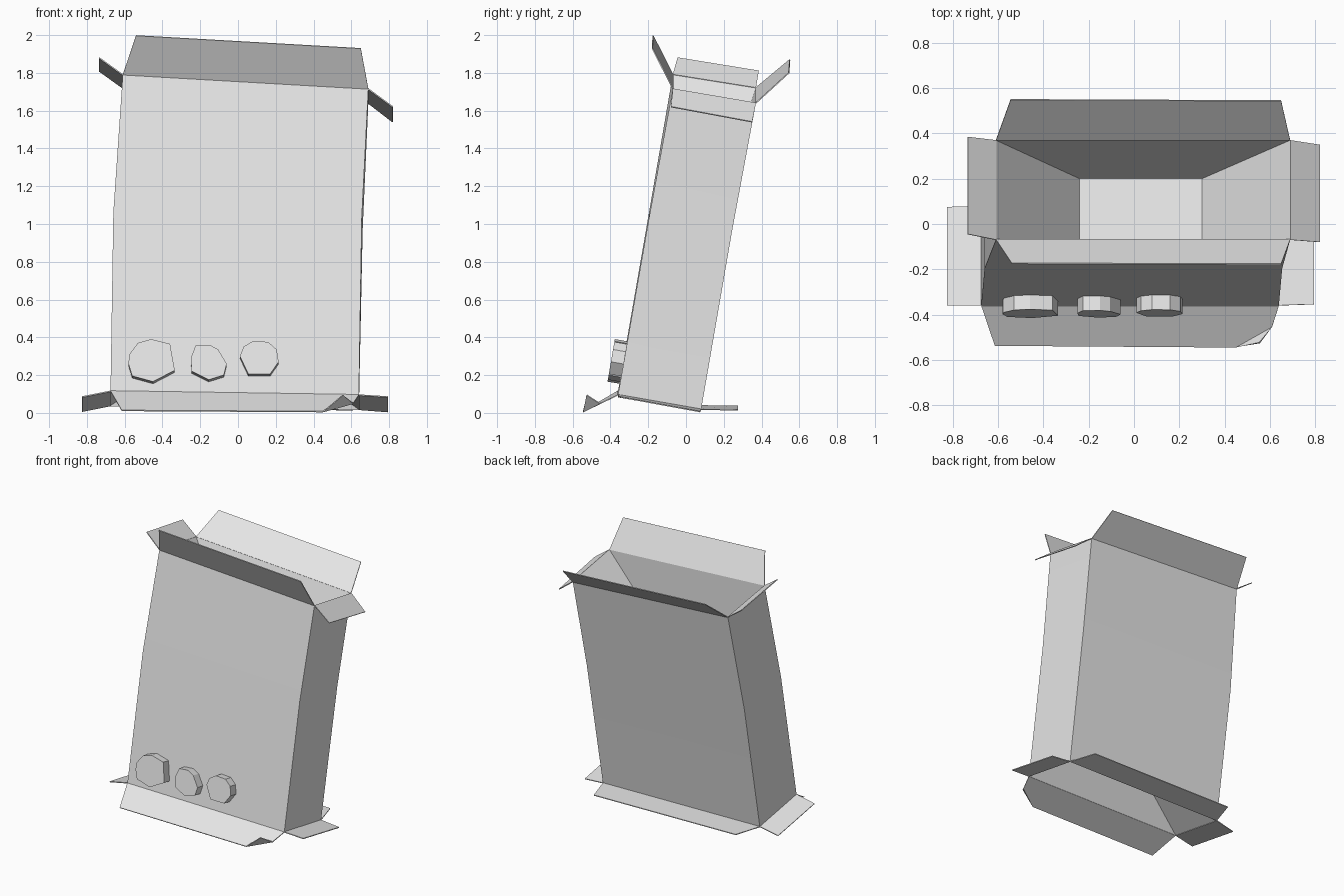
import bpy
import bmesh
from mathutils import Vector

cube = bpy.data.objects.get("Cube")
if cube:
    bpy.data.objects.remove(cube, do_unlink=True)

card = bpy.data.materials.new("card_grey")
card.use_nodes = True
GREY = (0.8, 0.8, 0.8, 1)
card.diffuse_color = GREY
card.node_tree.nodes["Principled BSDF"].inputs["Base Color"].default_value = GREY


def finish(name, bm, recalc=True):
    """Turn a bmesh into a named object with the card material."""
    if recalc:
        bmesh.ops.recalc_face_normals(bm, faces=bm.faces)
    mesh = bpy.data.meshes.new(name)
    bm.to_mesh(mesh)
    bm.free()
    mesh.materials.append(card)
    obj = bpy.data.objects.new(name, mesh)
    bpy.context.collection.objects.link(obj)
    return obj


def loft(name, rings):
    """Closed solid running through a list of equal-sized rings."""
    bm = bmesh.new()
    loops = [[bm.verts.new(p) for p in ring] for ring in rings]
    n = len(loops[0])
    for low, high in zip(loops, loops[1:]):
        for i in range(n):
            j = (i + 1) % n
            bm.faces.new((low[i], low[j], high[j], high[i]))
    bm.faces.new(loops[0][::-1])
    bm.faces.new(loops[-1])
    return finish(name, bm)


def sheet(name, *polygons):
    """Thin card panel made of one or more polygons."""
    bm = bmesh.new()
    for poly in polygons:
        bm.faces.new([bm.verts.new(p) for p in poly])
    bmesh.ops.remove_doubles(bm, verts=bm.verts, dist=0.001)
    obj = finish(name, bm)
    solid = obj.modifiers.new("card_thickness", "SOLIDIFY")
    solid.thickness = 0.006
    solid.offset = 0
    return obj


# Leaning carton: rings go front-left-of-frame, front, back, back
bottom = [(-.675, -.36, .115), (.64, -.36, .095), (.64, .08, .018), (-.675, .08, .038)]
middle = [(-.66, -.196, 1.06), (.655, -.196, 1.03), (.66, .245, .97), (-.66, .245, .99)]
top = [(-.61, -.07, 1.79), (.69, -.07, 1.715), (.69, .37, 1.64), (-.61, .37, 1.72)]

# Tapered recesses at both open ends
top_floor = [(-.24, -.075, 1.27), (.30, -.075, 1.25), (.30, .2, 1.19), (-.24, .2, 1.21)]
bottom_floor = [(-.3, -.23, .35), (.27, -.23, .34), (.27, .04, .28), (-.3, .04, .29)]
body = loft("carton_body", [bottom_floor, bottom, middle, top, top_floor])

# Upper flaps
FL, FR, BR, BL = top
sheet("top_front_flap", [FL, FR, (.65, -.178, 1.93), (-.54, -.175, 1.998)])
sheet("top_back_flap", [BR, BL, (-.545, .55, 1.87), (.65, .545, 1.80)])
sheet("top_left_flap", [FR, BR, (.82, .35, 1.54), (.82, -.08, 1.62)])
sheet("top_right_flap", [BL, FL, (-.735, -.045, 1.88), (-.735, .385, 1.81)])

# Lower flaps, the front one with a corner folded up
FL, FR, BR, BL = bottom
crease, fold_end = (.45, -.545, .006), (.61, -.455, .05)
sheet("bottom_front_flap",
      [FL, FR, fold_end, crease, (-.615, -.537, .012)],
      [crease, fold_end, (.555, -.525, .095)])
sheet("bottom_back_flap", [BR, BL, (-.61, .275, .035), (.58, .275, .016)])
sheet("bottom_left_flap", [FR, BR, (.795, .075, .006), (.795, -.355, .085)])
sheet("bottom_right_flap", [BL, FL, (-.825, -.36, .085), (-.825, .075, .008)])

# Uneven hand-cut knobs on the front, outlined in x and z
knobs = {
    "large_knob": [(-.58, .26), (-.56, .195), (-.45, .165), (-.335, .225),
                   (-.36, .365), (-.46, .39), (-.53, .37), (-.575, .31)],
    "middle_knob": [(-.25, .29), (-.245, .22), (-.155, .175), (-.075, .20),
                    (-.06, .26), (-.105, .335), (-.15, .36), (-.225, .355)],
    "end_knob": [(.01, .30), (.055, .205), (.17, .205), (.215, .27),
                 (.205, .335), (.16, .375), (.08, .38), (.03, .35)],
}
outward = Vector((0, -.985, .172))
for name, outline in knobs.items():
    base = [Vector((x, -.36 + (z - .105) * .173, z - .011)) for x, z in outline]
    loft(name, [[p + outward * d for p in base] for d in (-.01, .067)])

# Soft shading over the slight bend in the carton walls
bpy.ops.object.select_all(action="DESELECT")
body.select_set(True)
bpy.context.view_layer.objects.active = body
bpy.ops.object.shade_smooth_by_angle(angle=.5)
